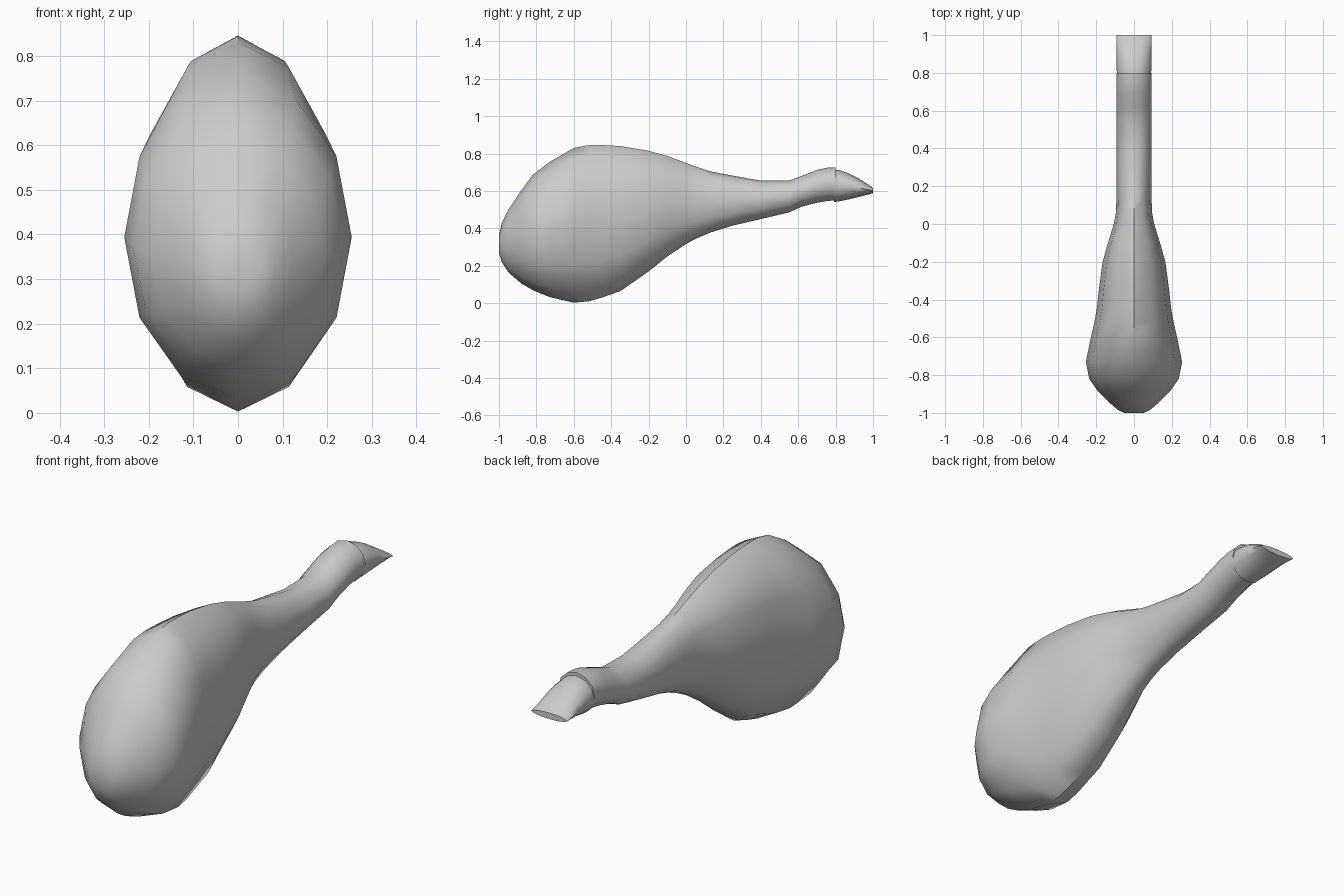
import bpy, bmesh, math

if "Cube" in bpy.data.objects:
    bpy.data.objects.remove(bpy.data.objects["Cube"])

grey = bpy.data.materials.new("plain grey")
grey.use_nodes = True
GREY = (0.6, 0.6, 0.6, 1)
grey.diffuse_color = GREY
grey.node_tree.nodes["Principled BSDF"].inputs["Base Color"].default_value = GREY


def loft(name, stations, sides=12):
    """Skin twelve-sided oval rings given as (y, bottom, top, half width)."""
    bm = bmesh.new()
    rings = []
    for y, low, high, half in stations:
        mid, tall = (low + high) / 2, (high - low) / 2
        angles = [math.tau * i / sides for i in range(sides)]
        rings.append([bm.verts.new((half * math.sin(a), y, mid + tall * math.cos(a)))
                      for a in angles])
    for a, b in zip(rings, rings[1:]):
        for i in range(sides):
            j = (i + 1) % sides
            bm.faces.new((a[i], a[j], b[j], b[i]))
    for ring in (rings[0], rings[-1]):
        bm.faces.new(ring)
    bmesh.ops.recalc_face_normals(bm, faces=bm.faces)
    mesh = bpy.data.meshes.new(name)
    bm.to_mesh(mesh)
    bm.free()
    mesh.materials.append(grey)
    obj = bpy.data.objects.new(name, mesh)
    bpy.context.collection.objects.link(obj)
    bpy.ops.object.select_all(action="DESELECT")
    obj.select_set(True)
    bpy.context.view_layer.objects.active = obj
    bpy.ops.object.shade_smooth_by_angle(angle=math.radians(50))
    return obj


# Bulbous body tapering into a neck
NECK = 0.093
loft("body", [
    (-1, .27, .36, .05), (-.985, .22, .43, .085), (-.95, .165, .5, .125),
    (-.88, .105, .605, .195), (-.82, .07, .685, .237), (-.73, .033, .755, .255),
    (-.6, .003, .83, .228), (-.52, .01, .845, .21), (-.45, .03, .846, .197),
    (-.35, .065, .84, .186), (-.2, .17, .815, .166), (-.1, .25, .787, .138),
    (0, .317, .75, .107), (.06, .348, .728, .096), (.13, .378, .705, NECK),
    (.25, .415, .682, NECK), (.4, .45, .655, NECK), (.55, .485, .655, NECK),
    (.62, .517, .681, NECK), (.7, .537, .712, NECK), (.75, .546, .724, NECK),
    (.8, .55, .727, NECK)])

# Flattened mouthpiece seated in the end of the neck
loft("mouthpiece", [
    (.79, .541, .712, .09), (.82, .545, .711, .092), (.87, .555, .694, NECK),
    (.92, .567, .669, NECK), (.96, .577, .644, NECK), (1, .588, .616, NECK)])
